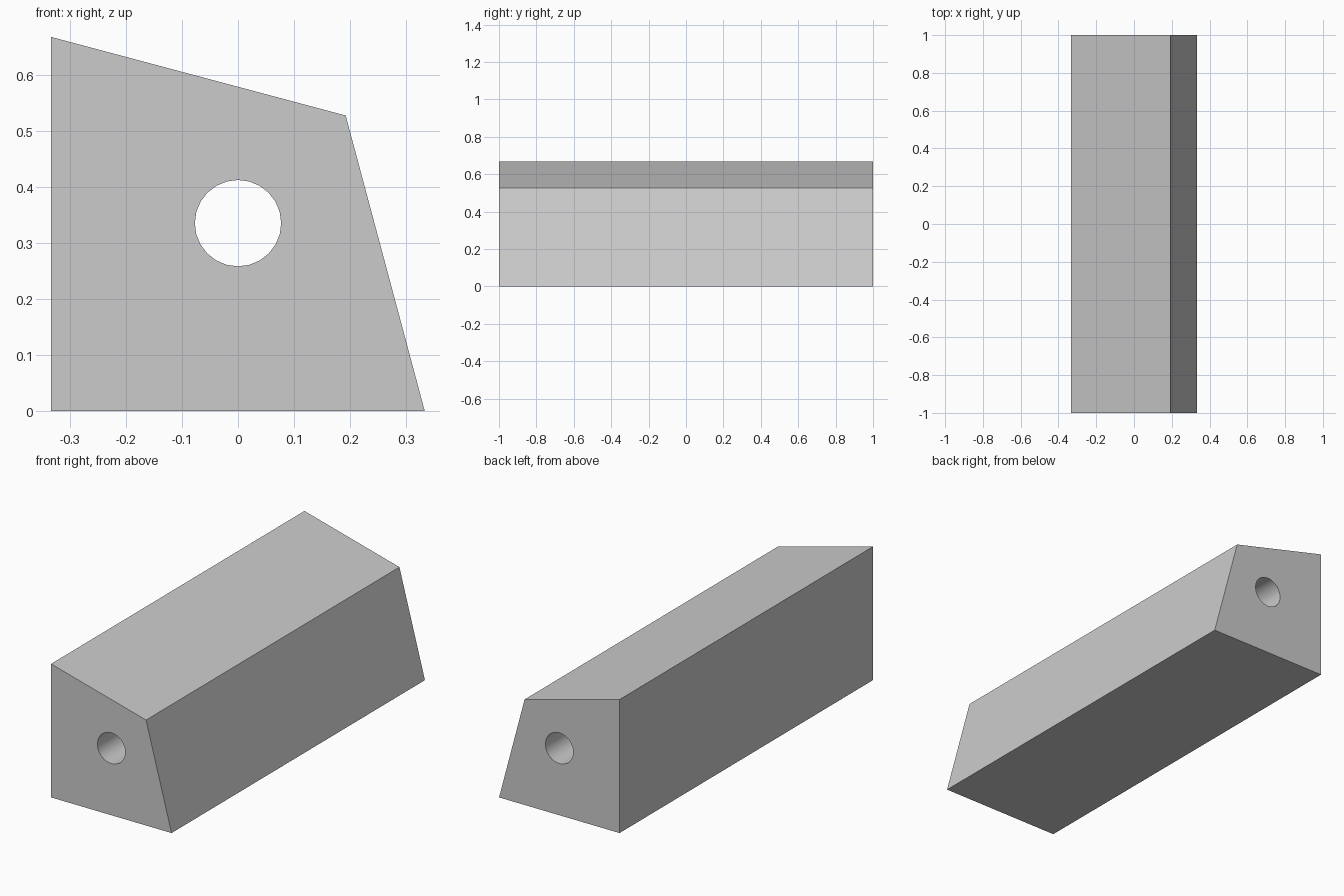
import bpy, bmesh, math

if "Cube" in bpy.data.objects:
    bpy.data.objects.remove(bpy.data.objects["Cube"])

# Bar: four-cornered profile (x, z) extruded along y
profile = [(-0.333, 0), (0.333, 0), (0.192, 0.527), (-0.333, 0.667)]
bm = bmesh.new()
face = bm.faces.new([bm.verts.new((x, -1, z)) for x, z in profile])
ext = bmesh.ops.extrude_face_region(bm, geom=[face])
verts = [g for g in ext["geom"] if isinstance(g, bmesh.types.BMVert)]
bmesh.ops.translate(bm, verts=verts, vec=(0, 2, 0))
bmesh.ops.recalc_face_normals(bm, faces=bm.faces)
mesh = bpy.data.meshes.new("bar")
bm.to_mesh(mesh)
bm.free()
bar = bpy.data.objects.new("bar", mesh)
bpy.context.collection.objects.link(bar)

# Round bore through the full length
bpy.ops.mesh.primitive_cylinder_add(vertices=24, radius=0.077, depth=2.4,
                                    location=(0, 0, 0.335),
                                    rotation=(math.pi / 2, 0, 0))
cutter = bpy.context.object
cutter.name = "bore_cutter"
cutter.hide_render = True
cutter.display_type = 'WIRE'

cut = bar.modifiers.new("bore", 'BOOLEAN')
cut.operation = 'DIFFERENCE'
cut.solver = 'EXACT'
cut.object = cutter

# Apply the cut and remove the helper
bpy.context.view_layer.objects.active = bar
bpy.ops.object.select_all(action='DESELECT')
bar.select_set(True)
bpy.ops.object.modifier_apply(modifier=cut.name)
bpy.data.objects.remove(cutter)
bpy.ops.object.shade_smooth_by_angle(angle=math.radians(30))
